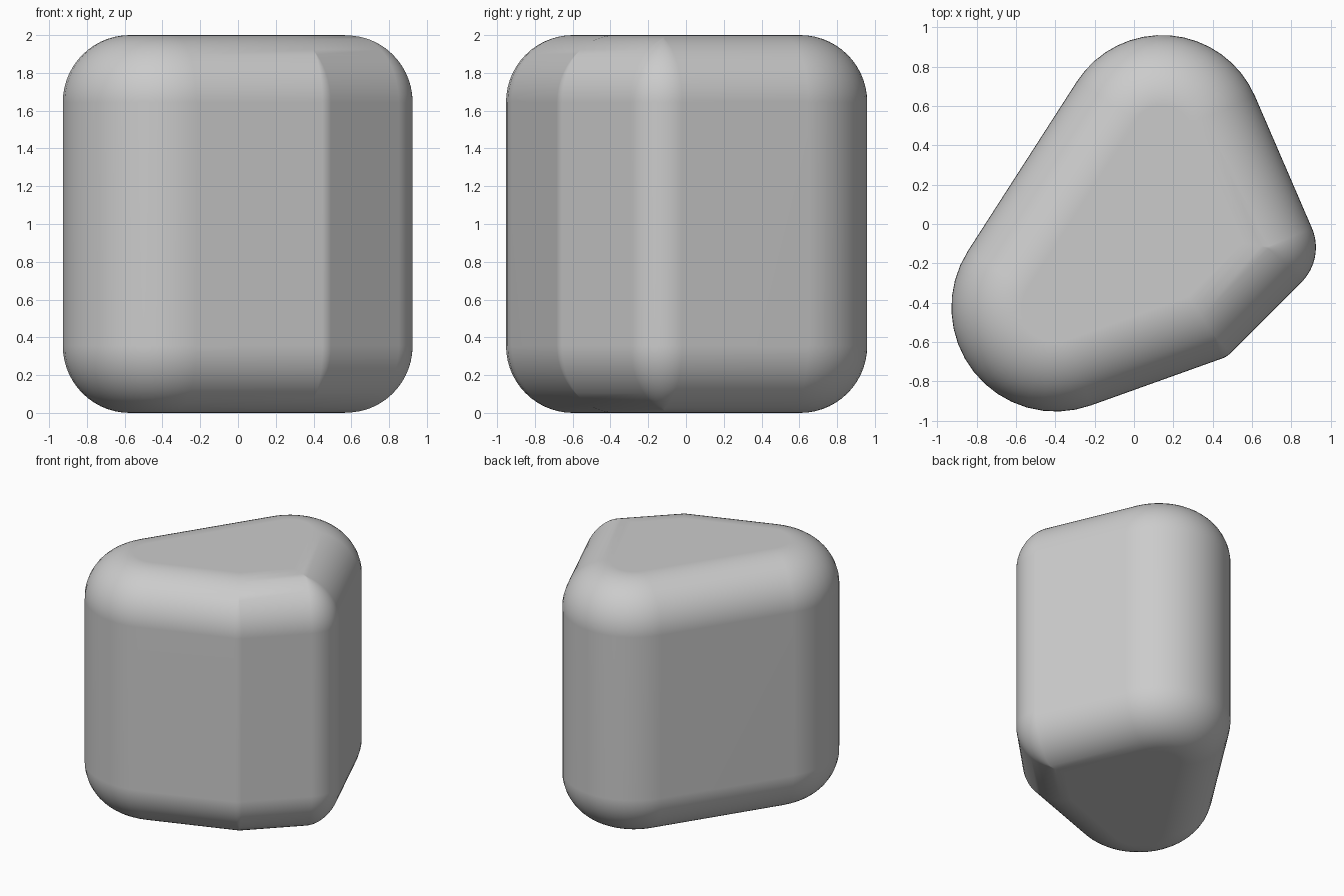
import bpy, bmesh, math
from mathutils import Vector

cube = bpy.data.objects.get("Cube")
if cube:
    bpy.data.objects.remove(cube, do_unlink=True)

# Side walls, anticlockwise: outward normal and distance from the centre
WALLS = [((0.337, -0.941), 0.794), ((0.707, -0.707), 0.811),
         ((0.918, 0.396), 0.822), ((-0.841, 0.541), 0.636)]
# Corner radius where each wall meets the next one
RADII = [0.12, 0.25, 0.515, 0.53]
FILLET, HEIGHT = 0.355, 2.0
ARC_STEPS, FILLET_STEPS = 16, 14


def outline(inset):
    """Rounded four-sided outline, shrunk inwards by the given inset."""
    points = []
    for i, radius in enumerate(RADII):
        n1, d1 = WALLS[i]
        n2, d2 = WALLS[(i + 1) % len(WALLS)]
        r = max(radius - inset, 0)
        d1, d2 = d1 - inset - r, d2 - inset - r
        det = n1[0] * n2[1] - n1[1] * n2[0]
        cx = (d1 * n2[1] - d2 * n1[1]) / det
        cy = (n1[0] * d2 - n2[0] * d1) / det
        start = math.atan2(n1[1], n1[0])
        sweep = (math.atan2(n2[1], n2[0]) - start) % math.tau
        for k in range(ARC_STEPS + 1):
            a = start + sweep * k / ARC_STEPS
            points.append((cx + r * math.cos(a), cy + r * math.sin(a)))
    return points


# Quarter-round profile for the bottom edge, mirrored for the top edge
lower = []
for k in range(FILLET_STEPS + 1):
    a = math.pi / 2 * k / FILLET_STEPS
    lower.append((FILLET * (1 - math.sin(a)), FILLET * (1 - math.cos(a))))
profile = lower + [(inset, HEIGHT - z) for inset, z in reversed(lower)]

# Stack the outlines and bridge them into one closed body
bm = bmesh.new()
rings = [[bm.verts.new(Vector((x, y, z))) for x, y in outline(inset)]
         for inset, z in profile]
for low, high in zip(rings, rings[1:]):
    for i in range(len(low)):
        j = (i + 1) % len(low)
        bm.faces.new((low[i], low[j], high[j], high[i]))
bm.faces.new(reversed(rings[0]))
bm.faces.new(rings[-1])
bmesh.ops.remove_doubles(bm, verts=bm.verts, dist=0.0001)
bmesh.ops.recalc_face_normals(bm, faces=bm.faces)

mesh = bpy.data.meshes.new("rounded_block")
bm.to_mesh(mesh)
bm.free()
block = bpy.data.objects.new("rounded_block", mesh)
bpy.context.collection.objects.link(block)

# Plain grey surface
grey = bpy.data.materials.new("light grey")
grey.use_nodes = True
colour = (0.6, 0.6, 0.6, 1)
grey.diffuse_color = colour
grey.node_tree.nodes["Principled BSDF"].inputs["Base Color"].default_value = colour
mesh.materials.append(grey)

# Smooth shading with flat walls kept flat
bpy.context.view_layer.objects.active = block
block.select_set(True)
bpy.ops.object.shade_smooth_by_angle(angle=math.radians(40))
weighted = block.modifiers.new("flat_walls", 'WEIGHTED_NORMAL')
weighted.keep_sharp = True
